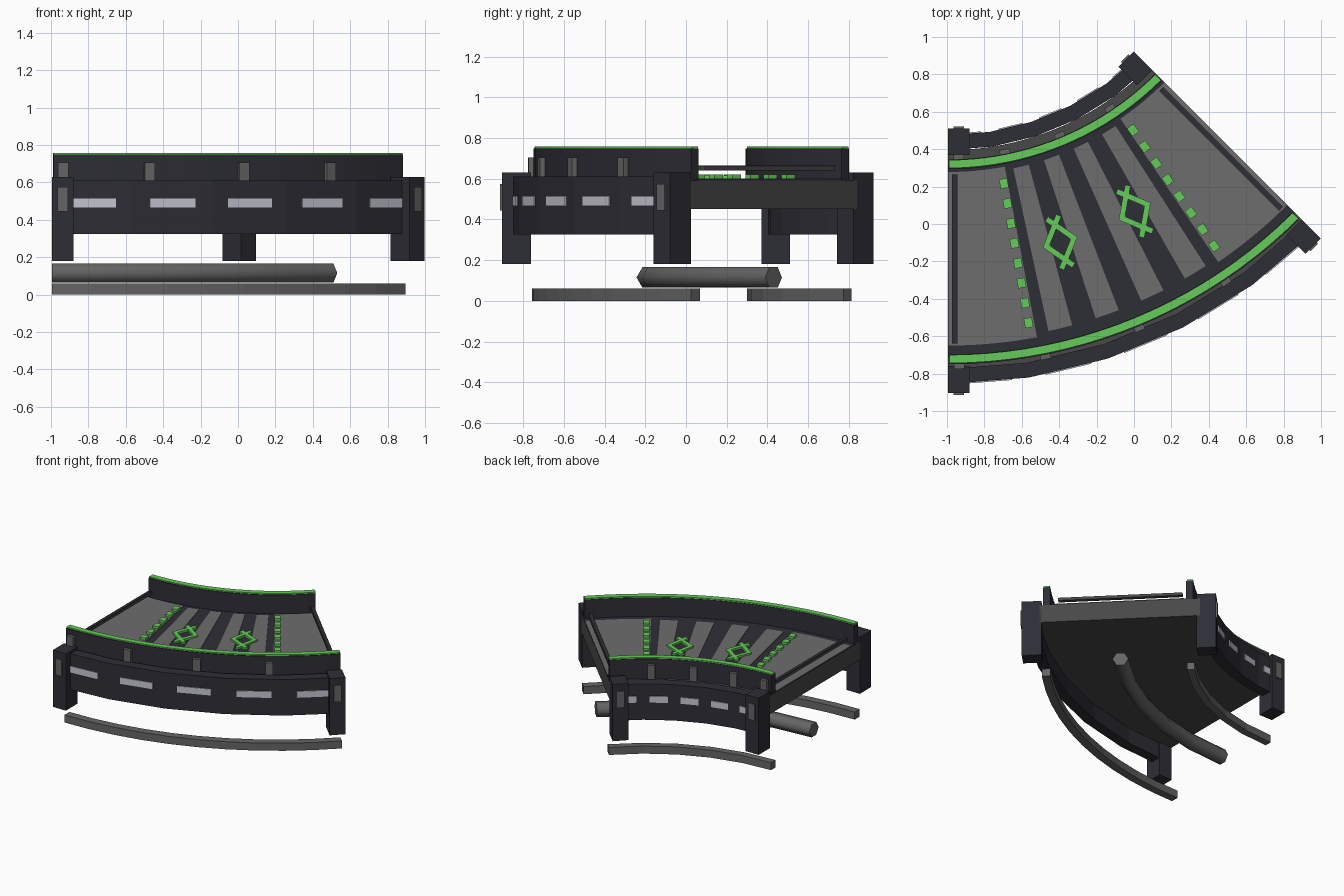
import bpy, bmesh, math
from mathutils import Vector

if "Cube" in bpy.data.objects:
    bpy.data.objects.remove(bpy.data.objects["Cube"])

CX, CY = -0.995, 1.915      # centre of the bend
SWEEP = 45.0
R_MID = 2.1


def material(name, rgb):
    m = bpy.data.materials.new(name)
    m.diffuse_color = (*rgb, 1)
    m.use_nodes = True
    m.node_tree.nodes["Principled BSDF"].inputs["Base Color"].default_value = m.diffuse_color
    return m


NAVY = material("dark navy", (0.027, 0.027, 0.037))
GREEN = material("bright green", (0.13, 0.60, 0.10))
FLOOR = material("floor grey", (0.155, 0.155, 0.155))
DARK = material("dark grey", (0.065, 0.065, 0.065))
METAL = material("metal grey", (0.13, 0.13, 0.13))
LIGHT = material("pale light", (0.56, 0.57, 0.65))


def at(a, r, t=0.0):
    """Point at angle a (degrees) and radius r, shifted t along the bend."""
    a = math.radians(a)
    return (CX + r * math.sin(a) + t * math.cos(a),
            CY - r * math.cos(a) + t * math.sin(a))


def prism(bm, pts, z0, z1):
    lo = [bm.verts.new((x, y, z0)) for x, y in pts]
    hi = [bm.verts.new((x, y, z1)) for x, y in pts]
    n = len(pts)
    bm.faces.new(lo)
    bm.faces.new(hi)
    for i in range(n):
        j = (i + 1) % n
        bm.faces.new((lo[i], lo[j], hi[j], hi[i]))


def box(bm, a, r0, r1, t0, t1, z0, z1):
    prism(bm, [at(a, r0, t0), at(a, r1, t0), at(a, r1, t1), at(a, r0, t1)], z0, z1)


def arc(bm, r0, r1, z0, z1, a0=0.0, a1=SWEEP, n=20):
    angs = [a0 + (a1 - a0) * i / n for i in range(n + 1)]
    rings = [[bm.verts.new((*at(a, r), z)) for r, z in
              ((r0, z0), (r1, z0), (r1, z1), (r0, z1))] for a in angs]
    bm.faces.new(rings[0])
    bm.faces.new(rings[-1])
    for p, q in zip(rings, rings[1:]):
        for k in range(4):
            m = (k + 1) % 4
            bm.faces.new((p[k], p[m], q[m], q[k]))


def finish(bm, name, mat):
    bmesh.ops.recalc_face_normals(bm, faces=bm.faces)
    me = bpy.data.meshes.new(name)
    bm.to_mesh(me)
    bm.free()
    me.materials.append(mat)
    ob = bpy.data.objects.new(name, me)
    bpy.context.collection.objects.link(ob)
    return ob


def arc_part(name, mat, *args, **kw):
    bm = bmesh.new()
    arc(bm, *args, **kw)
    return finish(bm, name, mat)


# Deck slab and dark floor skin
arc_part("deck_slab", DARK, 1.52, 2.69, 0.45, 0.592)
arc_part("floor_skin", NAVY, 1.60, 2.63, 0.59, 0.598)

# Grey floor panels: two wide end panels and four stripes
bm = bmesh.new()
for a0, a1 in ((0.05, 10.7), (34.3, 44.95)):
    arc(bm, 1.637, 2.565, 0.594, 0.602, a0, a1, 6)
finish(bm, "end_floor_panels", FLOOR)
bm = bmesh.new()
for i in range(4):
    a0 = 12.2 + i * 5.886
    arc(bm, 1.655, 2.545, 0.594, 0.602, a0, a0 + 2.94, 2)
finish(bm, "floor_stripes", FLOOR)

# Green dashes along two radial lines
bm = bmesh.new()
for a in (10, 35):
    for i in range(8):
        r = 1.725 + i * 0.108
        box(bm, a, r - 0.026, r + 0.026, -0.022, 0.022, 0.598, 0.62)
finish(bm, "floor_dashes", GREEN)

# Green crossed diamond markers
bm = bmesh.new()
for a in (16.6, 28.4):
    for s in (-1, 1):
        for u in (-1, 1):
            p, q = Vector((0.0, s * 0.078)), Vector((u * 0.14, -s * 0.034))
            d = (q - p).normalized()
            w = Vector((-d.y, d.x)) * 0.015
            p = p - d * 0.012
            prism(bm, [at(a, R_MID + v.x, v.y) for v in (p - w, q - w, q + w, p + w)],
                  0.598, 0.615)
finish(bm, "diamond_markers", GREEN)

# Raised bars across both open ends
bm, caps = bmesh.new(), bmesh.new()
for a, s in ((0, 1), (SWEEP, -1)):
    t = sorted((s * 0.022, s * 0.052))
    box(bm, a, 1.65, 2.555, t[0], t[1], 0.64, 0.66)
    box(caps, a, 1.65, 2.555, t[0] + 0.003, t[1] - 0.003, 0.66, 0.664)
finish(bm, "end_bars", DARK)
finish(caps, "end_bar_caps", NAVY)

# Inner and outer sides: d is the outward direction along the radius
for side, d, wall, rail, skirt, post in (
        ("outer", 1, (2.612, 2.665), (2.61, 2.672), (2.69, 2.77), (2.675, 2.818)),
        ("inner", -1, (1.57, 1.622), (1.56, 1.615), (1.44, 1.52), (1.405, 1.545))):
    def edge(pair):
        return pair[1] if d > 0 else pair[0]

    # Guard wall with green top strip
    arc_part(side + "_wall", NAVY, *wall, 0.59, 0.748, 0.2, 44.8)
    arc_part(side + "_wall_strip", GREEN, wall[0] + 0.003, wall[1] - 0.006,
             0.746, 0.757, 0.2, 44.8)

    # Ground rail
    arc_part(side + "_ground_rail", METAL, *rail, 0.0, 0.06, n=5 if d < 0 else 10)

    # Five flat skirt panels, each with a pale light
    arc_part(side + "_skirt", NAVY, *skirt, 0.325, 0.61, n=5)
    bm = bmesh.new()
    for i in range(5):
        c = edge(skirt)
        r = c * math.cos(math.radians(4.5))
        w = c * 0.1569 * 0.29
        box(bm, 4.5 + 9 * i, r - 0.006, r + 0.006, -w, w, 0.465, 0.515)
    finish(bm, side + "_skirt_lights", LIGHT)

    # Corner posts with a small face plate
    bm, plates = bmesh.new(), bmesh.new()
    for a, s in ((0, 1), (SWEEP, -1)):
        t = sorted((0.0, s * 0.115))
        box(bm, a, *post, *t, 0.18, 0.63)
        m = s * 0.0575
        e = edge(post)
        box(plates, a, e - 0.01, e + 0.01, m - 0.028, m + 0.028, 0.445, 0.575)
    finish(bm, side + "_posts", NAVY)
    finish(plates, side + "_post_plates", METAL)

    # Brackets on the back of the wall
    bm = bmesh.new()
    for a in (1.3 if d > 0 else 2.1, 11.25, 22.5, 33.75):
        e = edge(wall) + d * 0.01
        box(bm, a, e - 0.015, e + 0.015, -0.028, 0.028, 0.595, 0.705)
    finish(bm, side + "_wall_brackets", METAL)

# Six-sided pipe running under the middle
bm = bmesh.new()
rings = []
for i in range(6):
    rings.append([bm.verts.new((*at(9 * i, R_MID + 0.058 * math.cos(k * math.pi / 3)),
                                0.115 + 0.058 * math.sin(k * math.pi / 3)))
                  for k in range(6)])
bm.faces.new(rings[0])
bm.faces.new(rings[-1])
for p, q in zip(rings, rings[1:]):
    for k in range(6):
        m = (k + 1) % 6
        bm.faces.new((p[k], p[m], q[m], q[k]))
pipe = finish(bm, "centre_pipe", METAL)
bpy.context.view_layer.objects.active = pipe
pipe.select_set(True)
bpy.ops.object.shade_smooth_by_angle(angle=math.radians(65))
